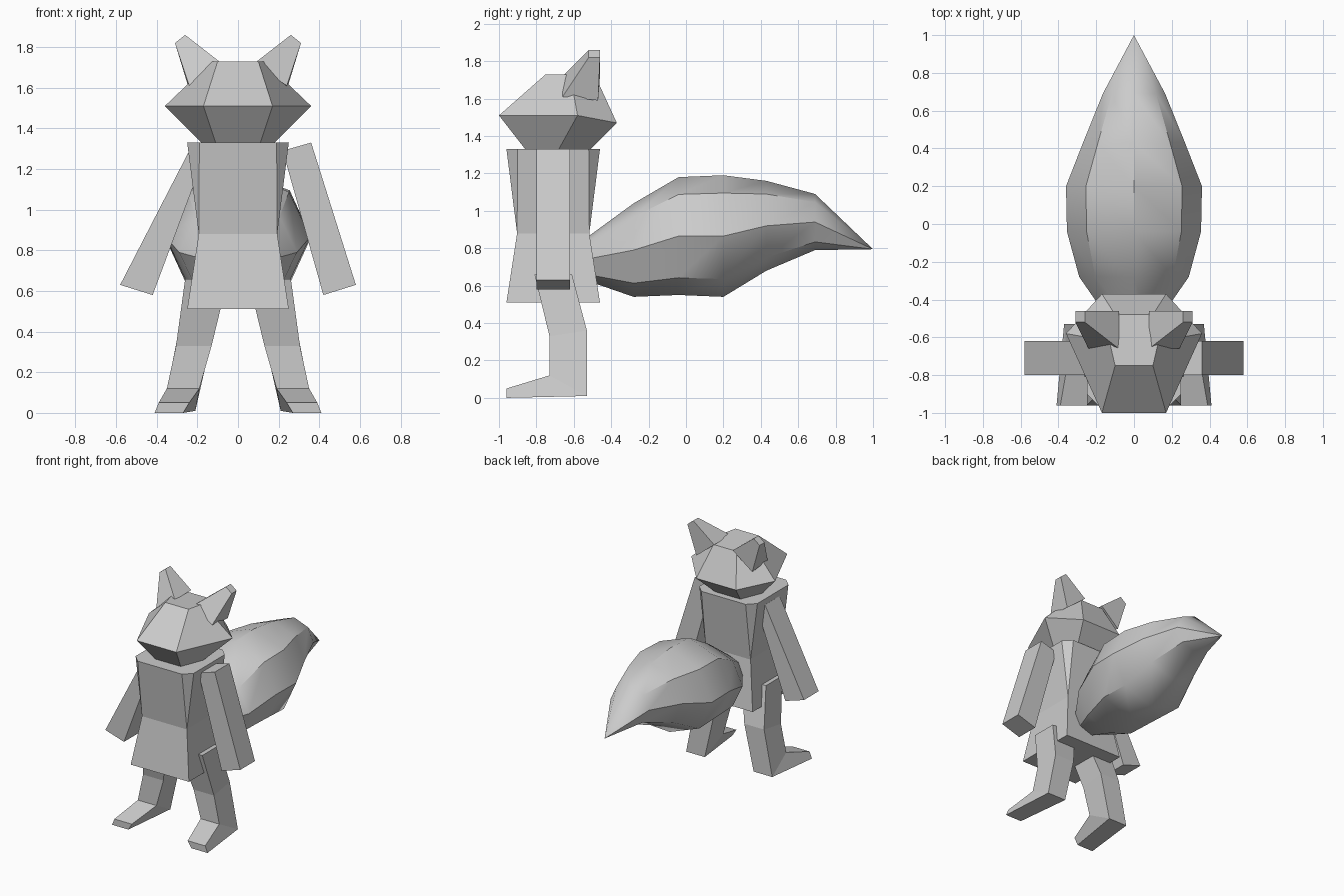
import bpy, bmesh
from math import cos, sin, pi, radians

if "Cube" in bpy.data.objects:
    bpy.data.objects.remove(bpy.data.objects["Cube"])


def loft(name, rings, smooth=None):
    """Skin a stack of equal-count rings and cap both ends."""
    bm = bmesh.new()
    vs = [[bm.verts.new(p) for p in r] for r in rings]
    n = len(rings[0])
    for a, b in zip(vs, vs[1:]):
        for i in range(n):
            j = (i + 1) % n
            bm.faces.new((a[i], a[j], b[j], b[i]))
    bm.faces.new(vs[0][::-1])
    bm.faces.new(vs[-1])
    bmesh.ops.remove_doubles(bm, verts=bm.verts, dist=0.002)
    bmesh.ops.recalc_face_normals(bm, faces=bm.faces)
    me = bpy.data.meshes.new(name)
    bm.to_mesh(me)
    bm.free()
    ob = bpy.data.objects.new(name, me)
    bpy.context.collection.objects.link(ob)
    if smooth:
        bpy.ops.object.select_all(action='DESELECT')
        ob.select_set(True)
        bpy.context.view_layer.objects.active = ob
        bpy.ops.object.shade_smooth_by_angle(angle=radians(smooth))
    return ob


def flip(rings):
    return [[(-x, y, z) for x, y, z in r] for r in rings]


def both(name, rings):
    loft(name + "_right", rings)
    loft(name + "_left", flip(rings))


# Coat: square hem and waist, corners chamfered towards the collar
def square(z, h, c):
    k = h - c
    pts = [(-k, -h), (k, -h), (h, -k), (h, k), (k, h), (-k, h), (-h, k), (-h, -k)]
    return [(x, y - 0.71, z) for x, y in pts]


loft("body", [square(0.51, 0.25, 0), square(0.88, 0.193, 0), square(1.33, 0.25, 0.06)])


# Head: six-sided rings, each front / cheek / back as (x, y, z)
def head_ring(front, cheek, back):
    half = [front, cheek, back]
    return half + [(-x, y, z) for x, y, z in half[::-1]]


loft("head", [
    head_ring((0.11, -0.86, 1.33), (0.18, -0.68, 1.33), (0.11, -0.51, 1.33)),
    head_ring((0.17, -1.0, 1.51), (0.36, -0.58, 1.51), (0.17, -0.37, 1.47)),
    head_ring((0.10, -0.75, 1.73), (0.13, -0.62, 1.73), (0.10, -0.48, 1.71))], 35)

# Ears: tapered blocks leaning outward
both("ear", [
    [(0.08, -0.66, 1.72), (0.24, -0.66, 1.61), (0.24, -0.47, 1.59), (0.08, -0.46, 1.72)],
    [(0.26, -0.52, 1.86), (0.31, -0.52, 1.82), (0.31, -0.46, 1.82), (0.26, -0.46, 1.86)]])


# Arms: the left one is tucked further into the coat
def arm(inner, outer):
    ends = [((0.42, 0.58), (0.58, 0.63)), (inner, outer)]
    return [[(i[0], -0.80, i[1]), (o[0], -0.80, o[1]),
             (o[0], -0.62, o[1]), (i[0], -0.62, i[1])] for i, o in ends]


loft("arm_right", arm((0.22, 1.29), (0.36, 1.33)))
loft("arm_left", flip(arm((0.17, 1.25), (0.245, 1.28))))


# Legs: hip, knee, heel and toe sections, each edge as (y, z, inner x, outer x)
def leg_ring(a, b):
    return [(a[2], a[0], a[1]), (a[3], a[0], a[1]), (b[3], b[0], b[1]), (b[2], b[0], b[1])]


both("leg", [
    leg_ring((-0.81, 0.66, 0.05, 0.26), (-0.61, 0.66, 0.05, 0.26)),
    leg_ring((-0.73, 0.33, 0.13, 0.305), (-0.53, 0.36, 0.13, 0.30)),
    leg_ring((-0.73, 0.12, 0.19, 0.35), (-0.53, 0.01, 0.21, 0.37)),
    leg_ring((-0.96, 0.05, 0.24, 0.39), (-0.96, 0.0, 0.27, 0.41))])


# Tail: eight-sided oval sections (y, centre z, half width, half height)
def oval(y, zc, rx, rz):
    return [(rx * cos(i * pi / 4), y, zc + rz * sin(i * pi / 4)) for i in range(8)]


loft("tail", [oval(*s) for s in [
    (-0.54, 0.74, 0.11, 0.11), (-0.28, 0.79, 0.29, 0.25), (-0.04, 0.865, 0.355, 0.315),
    (0.20, 0.865, 0.36, 0.325), (0.43, 0.92, 0.27, 0.24), (0.69, 0.94, 0.165, 0.15),
    (1.0, 0.795, 0.0005, 0.0005)]], 40)
